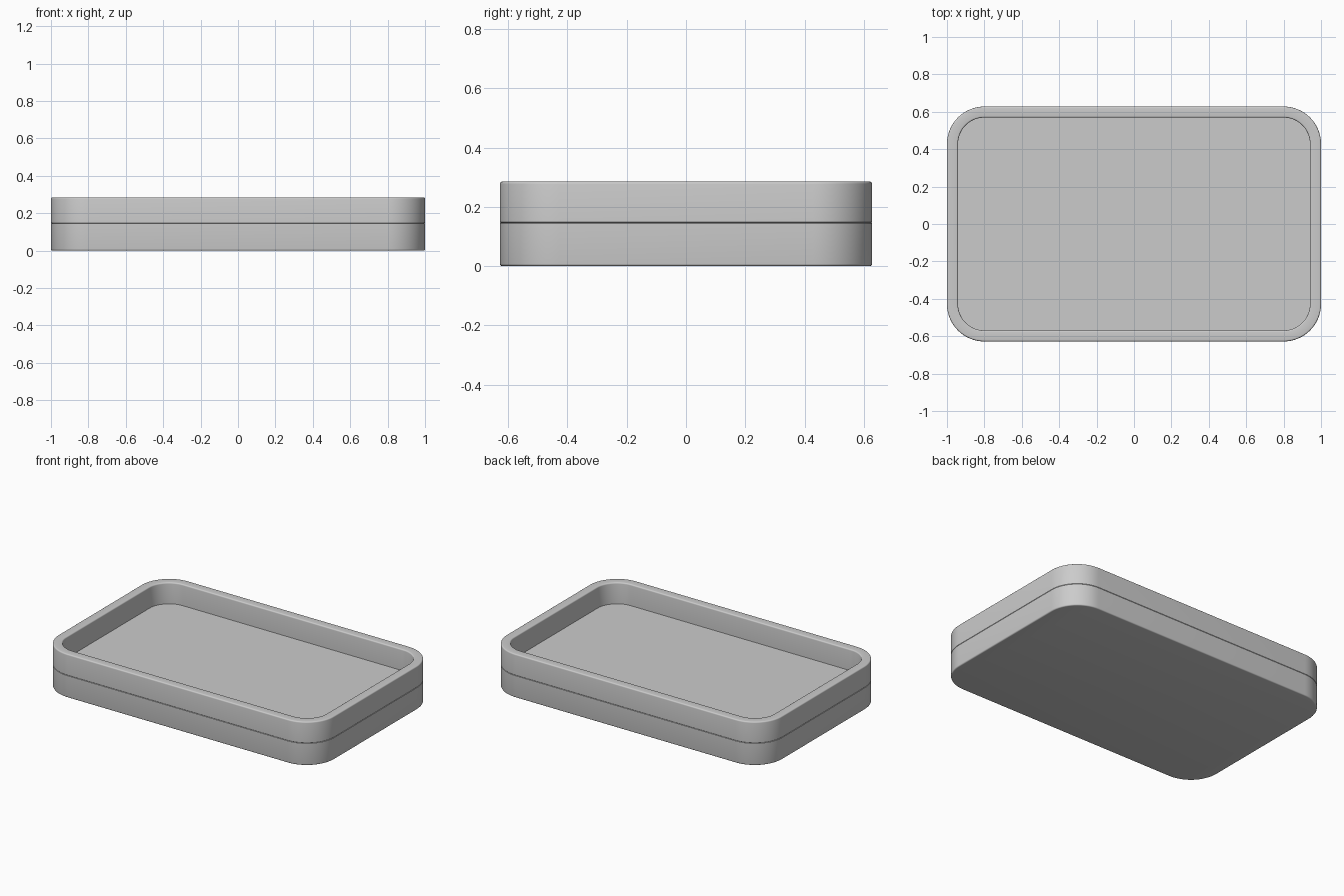
import bpy, bmesh, math

if "Cube" in bpy.data.objects:
    bpy.data.objects.remove(bpy.data.objects["Cube"])

HX, HY, R = 1.0, 0.628, 0.2     # outer half sizes and corner radius
SEAM, TOP = 0.146, 0.285        # seam height and rim height
WALL, B = 0.059, 0.008          # rim thickness and edge rounding
SEG = 16


def ring(bm, inset, z):
    """Rounded rectangle of vertices, inset from the outer outline."""
    r = R - inset
    verts = []
    for i, (sx, sy) in enumerate([(1, 1), (-1, 1), (-1, -1), (1, -1)]):
        for k in range(SEG + 1):
            a = math.pi / 2 * (i + k / SEG)
            verts.append(bm.verts.new((sx * (HX - R) + r * math.cos(a),
                                       sy * (HY - R) + r * math.sin(a), z)))
    return verts


def loft(name, profile, closed):
    """Sweep an (inset, z) profile around the outline; cap ends if open."""
    bm = bmesh.new()
    rings = [ring(bm, *p) for p in profile]
    pairs = list(zip(rings, rings[1:]))
    if closed:
        pairs.append((rings[-1], rings[0]))
    else:
        bm.faces.new(rings[0])
        bm.faces.new(rings[-1])
    for a, b in pairs:
        n = len(a)
        for i in range(n):
            j = (i + 1) % n
            bm.faces.new((a[i], a[j], b[j], b[i]))
    bmesh.ops.recalc_face_normals(bm, faces=bm.faces)
    mesh = bpy.data.meshes.new(name)
    bm.to_mesh(mesh)
    bm.free()
    ob = bpy.data.objects.new(name, mesh)
    bpy.context.collection.objects.link(ob)
    bpy.ops.object.select_all(action='DESELECT')
    ob.select_set(True)
    bpy.context.view_layer.objects.active = ob
    bpy.ops.object.shade_smooth_by_angle(angle=math.radians(35))


def arc(cx, cz, start, end, steps=4):
    """Quarter-round profile points."""
    return [(cx + B * math.cos(math.radians(start + (end - start) * k / steps)),
             cz + B * math.sin(math.radians(start + (end - start) * k / steps)))
            for k in range(steps + 1)]


# solid base slab with a rounded lower edge and a fine seam edge
loft("tray_base", arc(B, B, 270, 180) + [(0, SEAM - 0.002), (0.002, SEAM)], False)

# raised rim with rounded top edges
loft("tray_rim",
     [(0.002, SEAM), (0, SEAM + 0.002)]
     + arc(B, TOP - B, 180, 90) + arc(WALL - B, TOP - B, 90, 0)
     + [(WALL, SEAM)], True)
